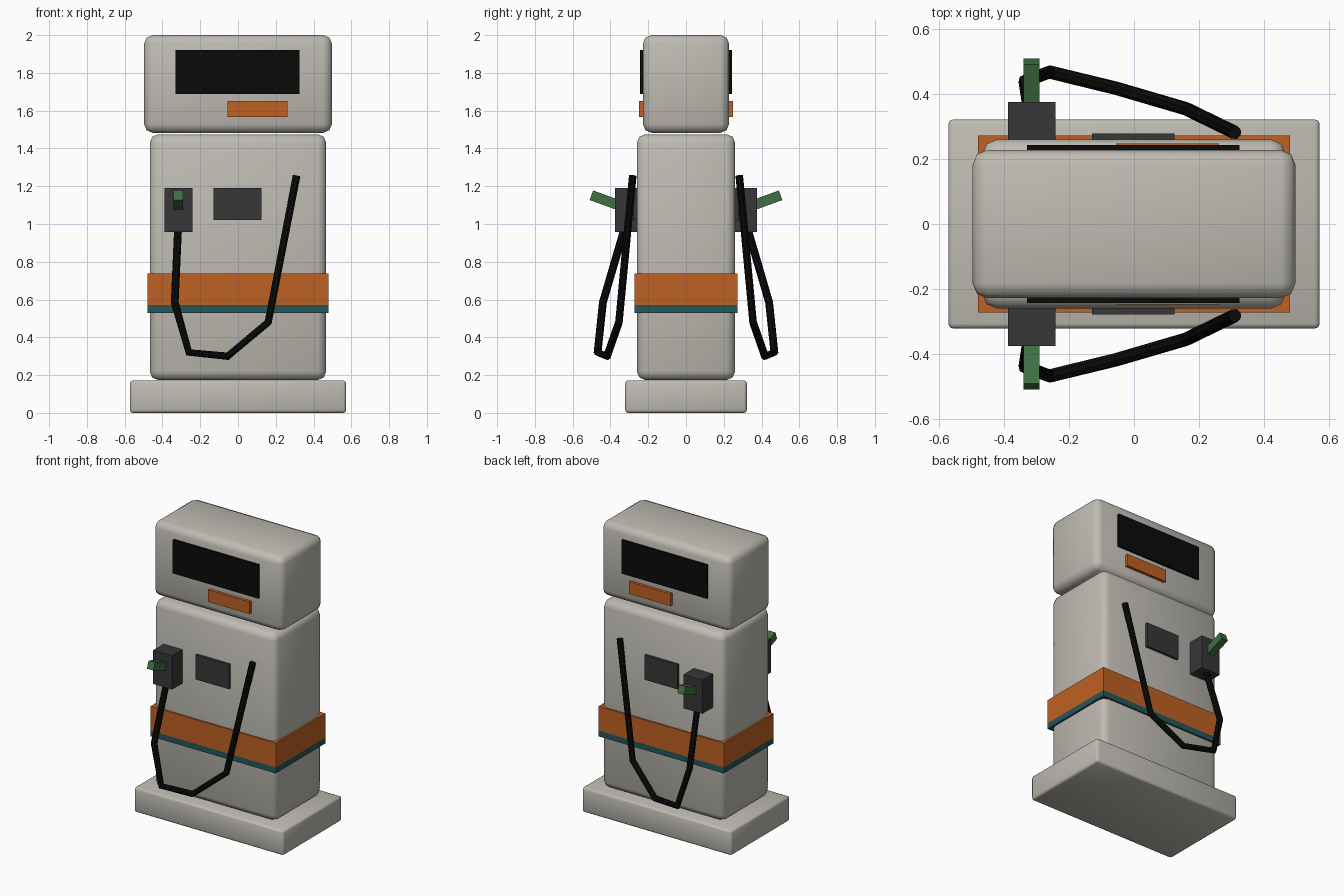
import bpy
from math import radians
from mathutils import Matrix, Vector

if "Cube" in bpy.data.objects:
    bpy.data.objects.remove(bpy.data.objects["Cube"], do_unlink=True)


def material(name, rgb):
    m = bpy.data.materials.new(name)
    m.use_nodes = True
    m.diffuse_color = (*rgb, 1)
    m.node_tree.nodes["Principled BSDF"].inputs["Base Color"].default_value = (*rgb, 1)
    return m


grey = material("warm_grey", (0.52, 0.50, 0.45))
orange = material("orange", (0.52, 0.12, 0.017))
teal = material("teal", (0.018, 0.095, 0.105))
black = material("black", (0.003, 0.003, 0.003))
charcoal = material("charcoal", (0.038, 0.038, 0.038))
green = material("green", (0.05, 0.16, 0.055))


def box(name, low, high, mat, bevel=0.0, segments=2):
    """Box between two corners, optionally with softened edges."""
    low, high = Vector(low), Vector(high)
    bpy.ops.mesh.primitive_cube_add(size=1)
    ob = bpy.context.object
    ob.name = name
    ob.data.transform(Matrix.Translation((low + high) / 2)
                      @ Matrix.Diagonal((*(high - low), 1)))
    ob.data.materials.append(mat)
    if bevel:
        mod = ob.modifiers.new("soft_edges", "BEVEL")
        mod.width = bevel
        mod.segments = segments
        ob.data.shade_smooth()
    return ob


def centred_box(name, half_x, half_y, z0, z1, mat, bevel=0.0):
    return box(name, (-half_x, -half_y, z0), (half_x, half_y, z1), mat, bevel)


# Cabinet
centred_box("base", 0.572, 0.322, 0, 0.172, grey, 0.015)
centred_box("body", 0.467, 0.26, 0.174, 1.475, grey, 0.045)
centred_box("head", 0.497, 0.228, 1.483, 2.0, grey, 0.045)

# Band around the body
centred_box("orange_band", 0.48, 0.272, 0.57, 0.738, orange)
centred_box("teal_band", 0.48, 0.272, 0.53, 0.57, teal)

# Hose path on the front, from holster to upper outlet
HOSE = [(-0.315, -0.31, 1.03), (-0.335, -0.44, 0.585), (-0.26, -0.468, 0.32),
        (-0.055, -0.418, 0.30), (0.16, -0.355, 0.48), (0.31, -0.282, 1.255)]


def hose(name, side):
    curve = bpy.data.curves.new(name, "CURVE")
    curve.dimensions = "3D"
    curve.bevel_depth = 0.021
    curve.bevel_resolution = 2
    curve.use_fill_caps = True
    spline = curve.splines.new("POLY")
    spline.points.add(len(HOSE) - 1)
    for point, (x, y, z) in zip(spline.points, HOSE):
        point.co = (x, -y * side, z, 1)
    spline.use_smooth = False
    curve.materials.append(black)
    ob = bpy.data.objects.new(name, curve)
    bpy.context.collection.objects.link(ob)


def panel(name, side, x, depth, z, mat):
    """Box standing off one face; side is -1 for front, 1 for back."""
    y = sorted(side * d for d in depth)
    return box(name, (x[0], y[0], z[0]), (x[1], y[1], z[1]), mat)


# Same fittings on both faces
for label, side in (("front", -1), ("back", 1)):
    panel(label + "_display", side, (-0.33, 0.325), (0.21, 0.243), (1.688, 1.92), black)
    panel(label + "_price_plate", side, (-0.055, 0.262), (0.21, 0.248), (1.566, 1.65), orange)
    panel(label + "_keypad", side, (-0.13, 0.124), (0.24, 0.278), (1.02, 1.19), charcoal)
    panel(label + "_holster", side, (-0.388, -0.242), (0.24, 0.375), (0.957, 1.19), charcoal)
    handle = box(label + "_nozzle", (-0.025, -0.1, -0.027), (0.025, 0.1, 0.027), green)
    handle.location = (-0.316, side * 0.407, 1.118)
    handle.rotation_euler.x = side * radians(20)
    hose(label + "_hose", side)
